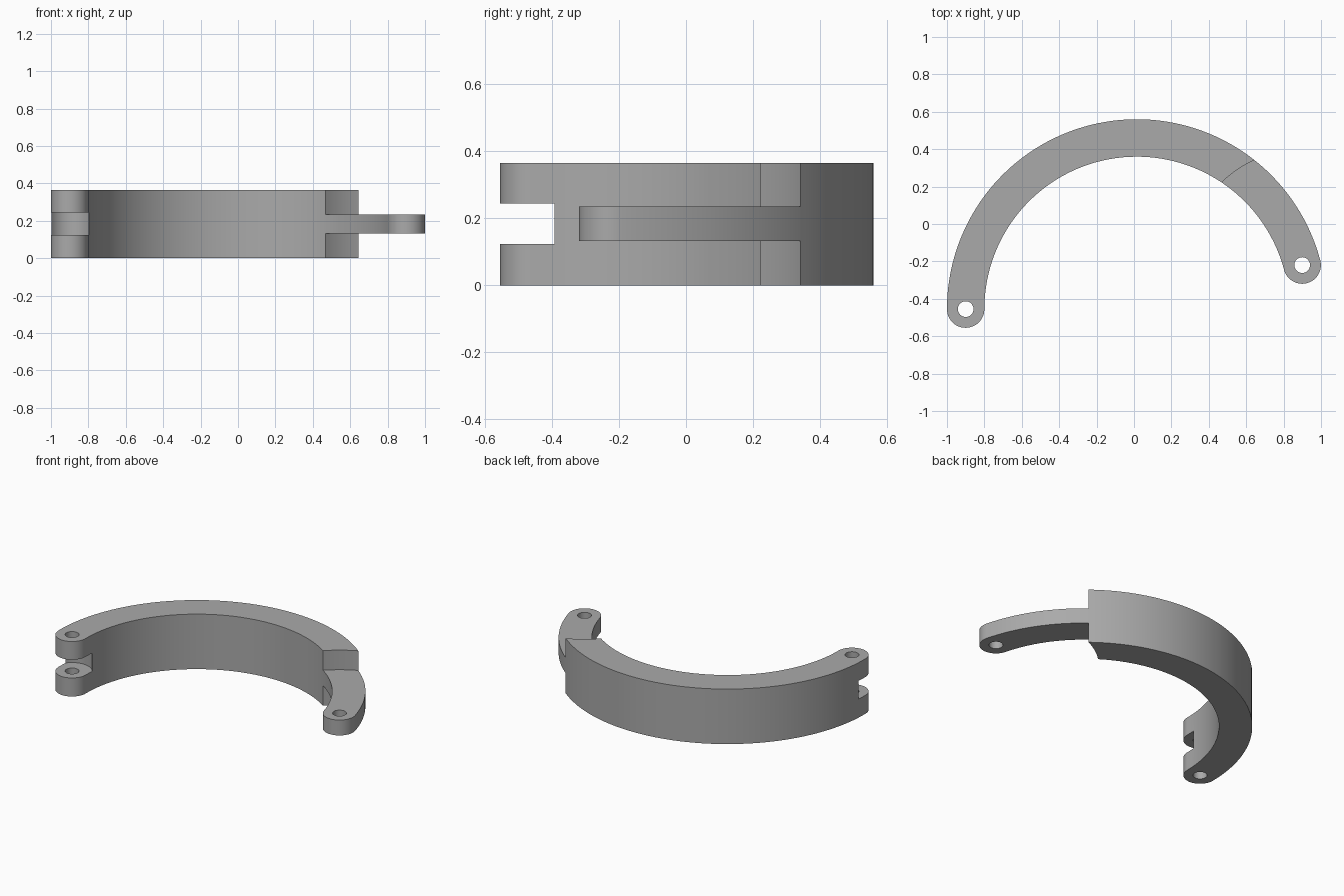
import bpy, bmesh
from math import sin, cos, radians

if "Cube" in bpy.data.objects:
    bpy.data.objects.remove(bpy.data.objects["Cube"])

HEIGHT = 0.365
CENTRE = (0.015, -0.455)
R_MID, HALF = 0.915, 0.1          # arc radius, half of band width
START, END = 14.9, 180            # arc span in degrees


def arc(centre, radius, a0, a1, steps):
    """Points along a circular arc, both ends included."""
    angles = [radians(a0 + (a1 - a0) * i / steps) for i in range(steps + 1)]
    return [(centre[0] + radius * cos(a), centre[1] + radius * sin(a)) for a in angles]


def prism(name, outline, z0, z1):
    """Upright solid made from a closed outline."""
    bm = bmesh.new()
    face = bm.faces.new([bm.verts.new((x, y, z0)) for x, y in outline])
    top = bmesh.ops.extrude_face_region(bm, geom=[face])["geom"]
    bmesh.ops.translate(bm, vec=(0, 0, z1 - z0),
                        verts=[v for v in top if isinstance(v, bmesh.types.BMVert)])
    bmesh.ops.recalc_face_normals(bm, faces=bm.faces)
    mesh = bpy.data.meshes.new(name)
    bm.to_mesh(mesh)
    bm.free()
    obj = bpy.data.objects.new(name, mesh)
    bpy.context.collection.objects.link(obj)
    return obj


def cut(target, centre, radius, z0, z1, steps):
    """Subtract an upright cylinder from the target."""
    cutter = prism("cutter", arc(centre, radius, 0, 360, steps)[:-1], z0, z1)
    cutter.hide_render = True
    mod = target.modifiers.new("cut", "BOOLEAN")
    mod.operation, mod.solver, mod.object = "DIFFERENCE", "EXACT", cutter
    bpy.ops.object.modifier_apply(modifier=mod.name)
    bpy.data.objects.remove(cutter)


# Curved band with rounded ends
pin_right, pin_left = (arc(CENTRE, R_MID, a, a, 1)[0] for a in (START, END))
outline = (arc(CENTRE, R_MID + HALF, START, END, 72)
           + arc(pin_left, HALF, END, END + 180, 24)[1:-1]
           + arc(CENTRE, R_MID - HALF, END, START, 72)
           + arc(pin_right, HALF, START + 180, START + 360, 24)[1:-1])
clasp = prism("hinged_half_ring", outline, 0, HEIGHT)
bpy.ops.object.select_all(action="DESELECT")
clasp.select_set(True)
bpy.context.view_layer.objects.active = clasp

# Thin tongue: material above and below it is removed
cut(clasp, pin_right, 0.617, -0.1, 0.133, 128)
cut(clasp, pin_right, 0.617, 0.235, HEIGHT + 0.1, 128)
# Fork slot and pin holes
cut(clasp, pin_left, 0.12, 0.123, 0.244, 64)
for pin in (pin_left, pin_right):
    cut(clasp, pin, 0.042, -0.1, HEIGHT + 0.1, 32)

# Plain grey finish
grey = bpy.data.materials.new("plain grey")
grey.use_nodes = True
grey.diffuse_color = (0.4, 0.4, 0.4, 1)
grey.node_tree.nodes["Principled BSDF"].inputs["Base Color"].default_value = grey.diffuse_color
clasp.data.materials.clear()
clasp.data.materials.append(grey)
bpy.ops.object.shade_smooth_by_angle(angle=radians(30))
